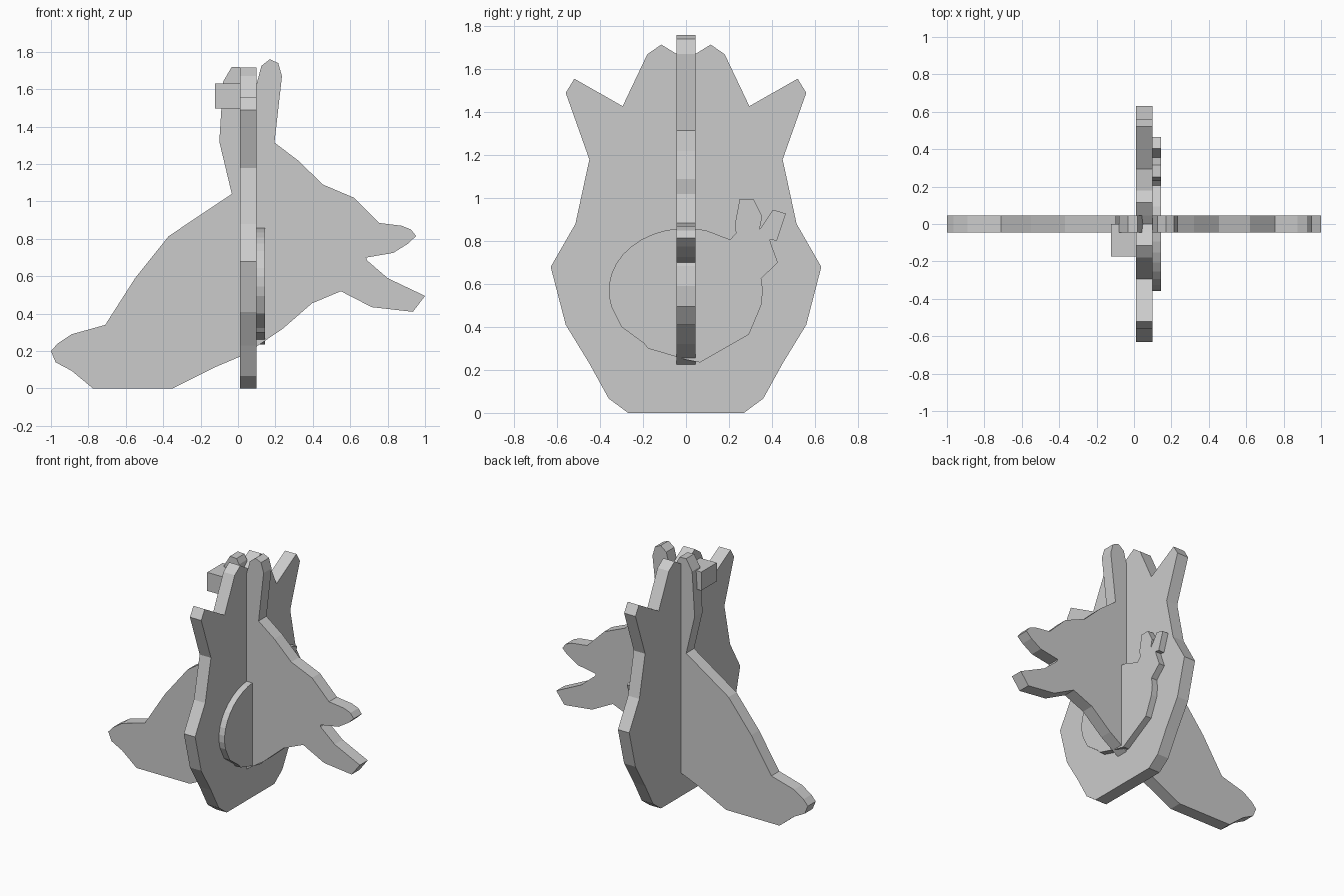
import bpy, bmesh
from math import radians, sin, cos
from mathutils import Vector


def plate(name, pts, to3d, depth):
    """Flat board: outline mapped to 3D by to3d, then extruded along depth."""
    bm = bmesh.new()
    face = bm.faces.new([bm.verts.new(to3d(a, b)) for a, b in pts])
    ext = bmesh.ops.extrude_face_region(bm, geom=[face], use_keep_orig=True)
    moved = [g for g in ext["geom"] if isinstance(g, bmesh.types.BMVert)]
    bmesh.ops.translate(bm, verts=moved, vec=Vector(depth))
    bmesh.ops.recalc_face_normals(bm, faces=bm.faces)
    me = bpy.data.meshes.new(name)
    bm.to_mesh(me)
    bm.free()
    ob = bpy.data.objects.new(name, me)
    bpy.context.collection.objects.link(ob)
    return ob


# Side silhouette: tail, belly, open jaws, two ears, back
tail_belly = [(-1, .2), (-.975, .14), (-.89, .095), (-.775, 0), (-.35, 0),
              (-.12, .115), (.01, .17), (.1, .225), (.24, .32), (.395, .455), (.55, .52)]
jaws = [(.715, .435), (.935, .41), (1, .495), (.8, .59), (.69, .685), (.685, .7),
        (.83, .725), (.91, .775), (.952, .815), (.925, .85), (.875, .87), (.755, .885)]
head_ears = [(.62, 1.02), (.455, 1.09), (.32, 1.22), (.195, 1.315), (.235, 1.67),
             (.215, 1.74), (.17, 1.76), (.125, 1.725), (.1, 1.63), (.07, 1.52),
             (.04, 1.68), (.02, 1.717), (-.033, 1.72), (-.08, 1.64), (-.1, 1.32)]
back = [(-.033, 1.04), (-.37, .815), (-.55, .59), (-.71, .34), (-.89, .29), (-.965, .24)]
plate("side_silhouette", tail_belly + jaws + head_ears + back,
      lambda x, z: (x, -.045, z), (0, .09, 0))

# Front silhouette: mirrored half outline with pointed crown
half = [(.27, 0), (.36, .067), (.45, .23), (.56, .41), (.63, .68), (.515, .88),
        (.45, 1.18), (.56, 1.49), (.52, 1.556), (.295, 1.428), (.18, 1.67),
        (.115, 1.715), (.045, 1.672)]
plate("front_silhouette", half + [(0, 1.64)] + [(-y, z) for y, z in reversed(half)],
      lambda y, z: (.01, y, z), (.09, 0, 0))

# Thin belly badge: rounded body with a small eared head on one side
arc = [(.36 * cos(radians(a)), .57 + .29 * sin(radians(a))) for a in range(75, 196, 10)]
lower = [(-.3, .4), (-.195, .323), (-.177, .3), (0, .248), (.065, .235), (.293, .365),
         (.35, .5), (.358, .57), (.35, .626), (.428, .7), (.4, .775), (.39, .807)]
small_ears = [(.423, .802), (.465, .928), (.405, .946), (.367, .89), (.342, .853),
              (.355, .915), (.315, .995), (.25, .995), (.23, .89), (.232, .835), (.205, .807)]
plate("belly_badge", arc + lower + small_ears, lambda y, z: (.1, y, z), (.045, 0, 0))

# Small block behind the head
plate("rear_block", [(-.122, -.175), (.02, -.175), (.02, 0), (-.122, 0)],
      lambda x, y: (x, y, 1.497), (0, 0, .133))
